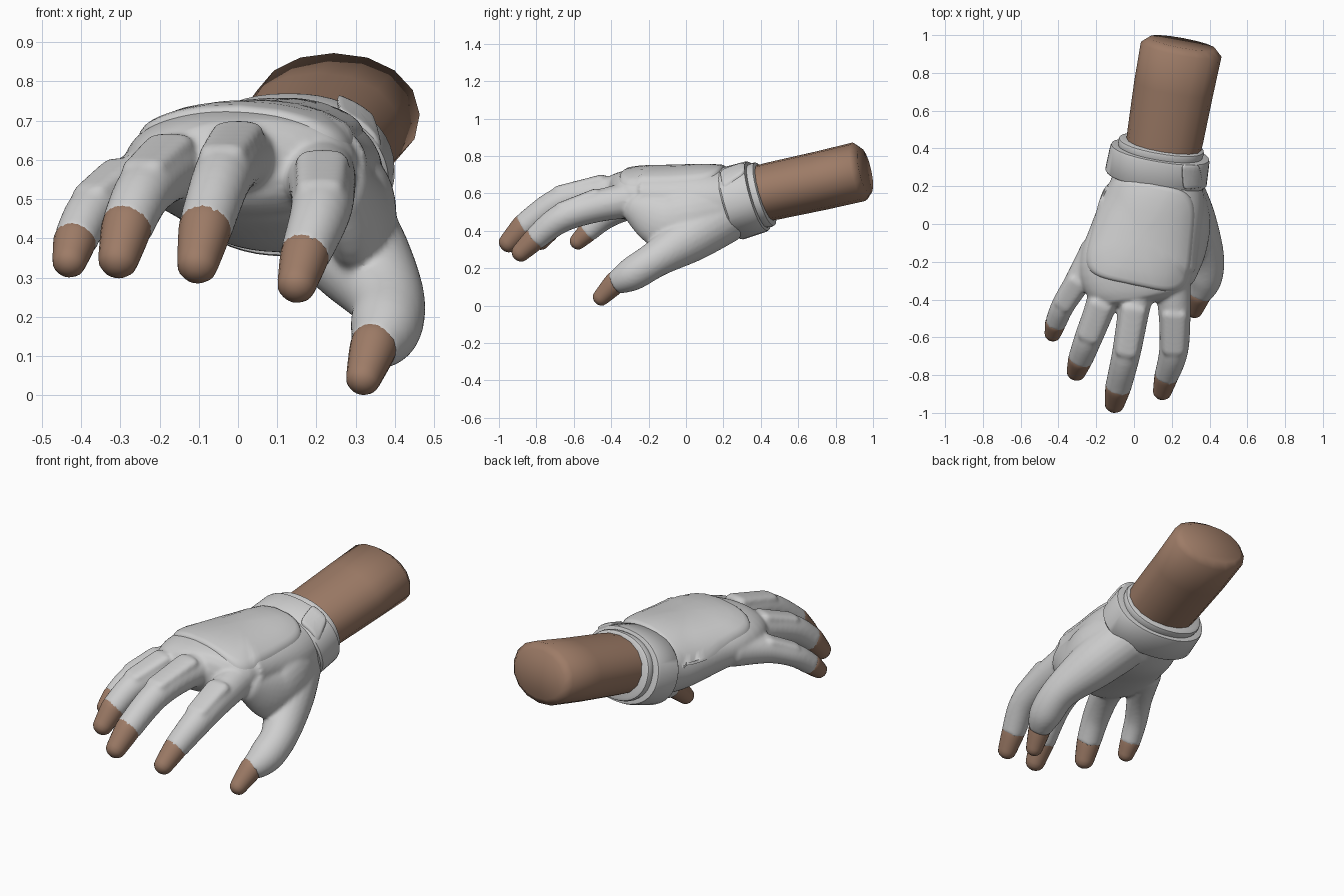
import bpy
import bmesh
import math
from mathutils import Vector
from mathutils.bvhtree import BVHTree

if "Cube" in bpy.data.objects:
    bpy.data.objects.remove(bpy.data.objects["Cube"])


def material(name, rgb):
    m = bpy.data.materials.new(name)
    m.use_nodes = True
    m.diffuse_color = (*rgb, 1)
    m.node_tree.nodes["Principled BSDF"].inputs["Base Color"].default_value = (*rgb, 1)
    return m


GREY = material("light grey fabric", (0.62, 0.62, 0.62))
SKIN = material("brown skin", (0.34, 0.2, 0.135))


def finish(name, bm, mat, angle=40):
    bmesh.ops.recalc_face_normals(bm, faces=bm.faces)
    mesh = bpy.data.meshes.new(name)
    bm.to_mesh(mesh)
    bm.free()
    mesh.materials.append(mat)
    mesh.shade_smooth()
    mesh.set_sharp_from_angle(angle=math.radians(angle))
    ob = bpy.data.objects.new(name, mesh)
    bpy.context.scene.collection.objects.link(ob)
    return ob


def power(v, p):
    return math.copysign(abs(v) ** (2 / p), v)


def catmull(st, steps):
    """Resample stations (x, y, z, rx, rz) along a smooth curve."""
    out = []
    for i in range(len(st) - 1):
        a, b, c, d = (st[min(max(k, 0), len(st) - 1)] for k in range(i - 1, i + 3))
        for s in range(steps):
            t = s / steps
            out.append([0.5 * (2 * q + (r - p) * t + (2 * p - 5 * q + 4 * r - u) * t * t
                               + (3 * q - p - 3 * r + u) * t ** 3)
                        for p, q, r, u in zip(a, b, c, d)])
    return out + [list(st[-1])]


def loft(bm, stations, steps=6, segs=24, p=2, dome=(0, 0), straight=False):
    """Skin elliptical sections along a path, with optional rounded ends."""
    st = catmull(stations, steps) if steps > 1 else stations
    pts = [Vector(s[:3]) for s in st]
    rings = []
    for i, s in enumerate(st):
        t = pts[-1] - pts[0] if straight else pts[min(i + 1, len(st) - 1)] - pts[max(i - 1, 0)]
        rings.append((pts[i], t.normalized(), s[3], s[4]))

    def cap(ring, h):
        c, t, rx, rz = ring
        return [(c + t * h * math.sin(a), t, rx * math.cos(a), rz * math.cos(a))
                for a in (math.radians(d) for d in (25, 48, 68, 82))]
    if dome[0]:
        rings = cap(rings[0], -dome[0])[::-1] + rings
    if dome[1]:
        rings += cap(rings[-1], dome[1])
    loops = []
    for c, t, rx, rz in rings:
        side = t.cross(Vector((0, 0, 1))).normalized()
        up = side.cross(t)
        loops.append([bm.verts.new(c + side * rx * power(math.cos(a), p)
                                   + up * rz * power(math.sin(a), p))
                      for a in (math.tau * k / segs for k in range(segs))])
    for a, b in zip(loops, loops[1:]):
        for k in range(segs):
            n = (k + 1) % segs
            bm.faces.new((a[k], a[n], b[n], b[k]))
    bm.faces.new(loops[0][::-1])
    bm.faces.new(loops[-1])


def drape(name, corners, target, height):
    """Raised rounded plate laid on a surface from above."""
    bpy.context.view_layer.update()
    tree = BVHTree.FromObject(target, bpy.context.evaluated_depsgraph_get())
    a, b, c, d = (Vector((*q, 0)) for q in corners)
    bm = bmesh.new()

    def vert(u, v, lift):
        u, v = (u + 1) / 2, (v + 1) / 2
        q = a.lerp(b, u).lerp(d.lerp(c, u), v)
        hit = tree.ray_cast(Vector((q.x, q.y, 3)), Vector((0, 0, -1)))[0]
        if hit is None:
            hit = tree.find_nearest(Vector((q.x, q.y, 0.6)))[0]
        return bm.verts.new((q.x, q.y, hit.z + lift))
    segs, loops = 72, []
    for r, lift in ((1, -0.4), (0.985, 0.5), (0.95, 0.9), (0.9, 1), (0.7, 1), (0.45, 1), (0.2, 1)):
        loops.append([vert(r * power(math.cos(t), 5), r * power(math.sin(t), 5), lift * height)
                      for t in (math.tau * k / segs for k in range(segs))])
    mid = vert(0, 0, height)
    for k in range(segs):
        n = (k + 1) % segs
        for o, i in zip(loops, loops[1:]):
            bm.faces.new((o[k], o[n], i[n], i[k]))
        bm.faces.new((loops[-1][k], loops[-1][n], mid))
    return finish(name, bm, GREY, 60)


# Digit paths: root, knuckle, joint, glove edge, tip, as (x, y, z, radius)
fingers = {
    "index": [(0.2, -0.25, 0.575, 0.1), (0.215, -0.48, 0.53, 0.085), (0.21, -0.67, 0.465, 0.077),
              (0.17, -0.81, 0.355, 0.064), (0.15, -0.885, 0.283, 0.05)],
    "middle": [(0.04, -0.25, 0.6, 0.1), (0, -0.45, 0.605, 0.084), (-0.04, -0.68, 0.555, 0.076),
               (-0.085, -0.87, 0.42, 0.069), (-0.103, -0.95, 0.335, 0.053)],
    "ring": [(-0.11, -0.22, 0.59, 0.1), (-0.175, -0.43, 0.575, 0.082), (-0.24, -0.6, 0.52, 0.074),
             (-0.285, -0.72, 0.425, 0.066), (-0.305, -0.78, 0.347, 0.052)],
    "little": [(-0.2, -0.14, 0.56, 0.085), (-0.3, -0.31, 0.525, 0.07), (-0.375, -0.43, 0.47, 0.062),
               (-0.417, -0.53, 0.39, 0.056), (-0.43, -0.58, 0.342, 0.044)],
}
thumb = [(0.21, 0.2, 0.48, 0.15), (0.3, 0.02, 0.365, 0.135), (0.378, -0.16, 0.25, 0.098),
         (0.376, -0.29, 0.168, 0.09), (0.345, -0.38, 0.12, 0.062), (0.32, -0.455, 0.043, 0.045)]

# Glove body: palm, thumb web, digit sleeves and finger pads fused into one skin
bm = bmesh.new()
loft(bm, [(0.155, 0.41, 0.595, 0.19, 0.15), (0.13, 0.25, 0.565, 0.235, 0.175),
          (0.105, 0.1, 0.555, 0.27, 0.19), (0.05, -0.1, 0.575, 0.295, 0.165),
          (0.02, -0.24, 0.59, 0.31, 0.146), (0.035, -0.35, 0.59, 0.27, 0.125)],
     segs=48, p=2.15, dome=(0, 0.08))
loft(bm, [(0.24, 0.2, 0.5, 0.12, 0.16), (0.295, 0.02, 0.46, 0.11, 0.165),
          (0.305, -0.13, 0.45, 0.08, 0.145), (0.27, -0.27, 0.53, 0.06, 0.09)], dome=(0.04, 0.05))
for path in [*fingers.values(), thumb]:
    loft(bm, [(*q[:3], q[3], q[3]) for q in path[:-1]], dome=(0.05, 0))
for path in fingers.values():
    pad = [(x, y, z + 0.72 * q, q * 0.8, q * 0.42) for x, y, z, q in path[1:3]]
    loft(bm, pad, p=2.8, dome=(0.035, 0.035))
glove = finish("glove_body", bm, GREY)
fuse = glove.modifiers.new("fuse", "REMESH")
fuse.mode = "VOXEL"
fuse.voxel_size = 0.01
fuse.use_smooth_shade = True
soften = glove.modifiers.new("soften", "SMOOTH")
soften.factor = 0.5
soften.iterations = 6

# Bare fingertips
for name, path in {**fingers, "thumb": thumb}.items():
    edge, tip = path[-2:]
    inner = [e + 0.35 * (e - t) for e, t in zip(edge[:3], tip[:3])]
    r, rt = edge[3] * 0.97, tip[3]
    bm = bmesh.new()
    loft(bm, [(*inner, r * 0.9, r * 0.9), (*edge[:3], r, r), (*tip[:3], rt, rt)],
         segs=20, dome=(0, rt * 0.9))
    finish(name + "_fingertip", bm, SKIN, 70)

# Back of hand plate
drape("back_plate", [(-0.285, -0.265), (0.285, -0.385), (0.335, 0.17), (-0.15, 0.26)], glove, 0.015)


def cuff(name, profile, rx, rz):
    axis, centre = Vector((0.16, 0.95, 0.28)).normalized(), Vector((0.13, 0.33, 0.57))
    bm = bmesh.new()
    loft(bm, [(*(centre + axis * s), rx * k, rz * k) for s, k in profile],
         steps=1, segs=48, p=2.2, straight=True)
    return finish(name, bm, GREY)


# Wrist strap with its tab, and the rolled rim
strap = cuff("wrist_strap", [(-0.095, 0.86), (-0.095, 0.97), (-0.085, 1), (0.04, 0.98),
                             (0.055, 0.96), (0.06, 0.85)], 0.272, 0.2)
drape("strap_tab", [(0.26, 0.18), (0.37, 0.195), (0.345, 0.315), (0.25, 0.315)], strap, 0.015)
cuff("cuff_rim", [(0.03, 0.98), (0.06, 1), (0.08, 1.02), (0.095, 1), (0.102, 0.92)], 0.226, 0.175)

# Forearm
bm = bmesh.new()
loft(bm, [(0.145, 0.36, 0.59, 0.195, 0.15), (0.165, 0.46, 0.612, 0.203, 0.155),
          (0.21, 0.72, 0.668, 0.212, 0.158), (0.25, 0.925, 0.716, 0.217, 0.16),
          (0.256, 0.958, 0.722, 0.18, 0.125)], steps=1, segs=16, p=2.1, straight=True)
finish("forearm", bm, SKIN, 60)
